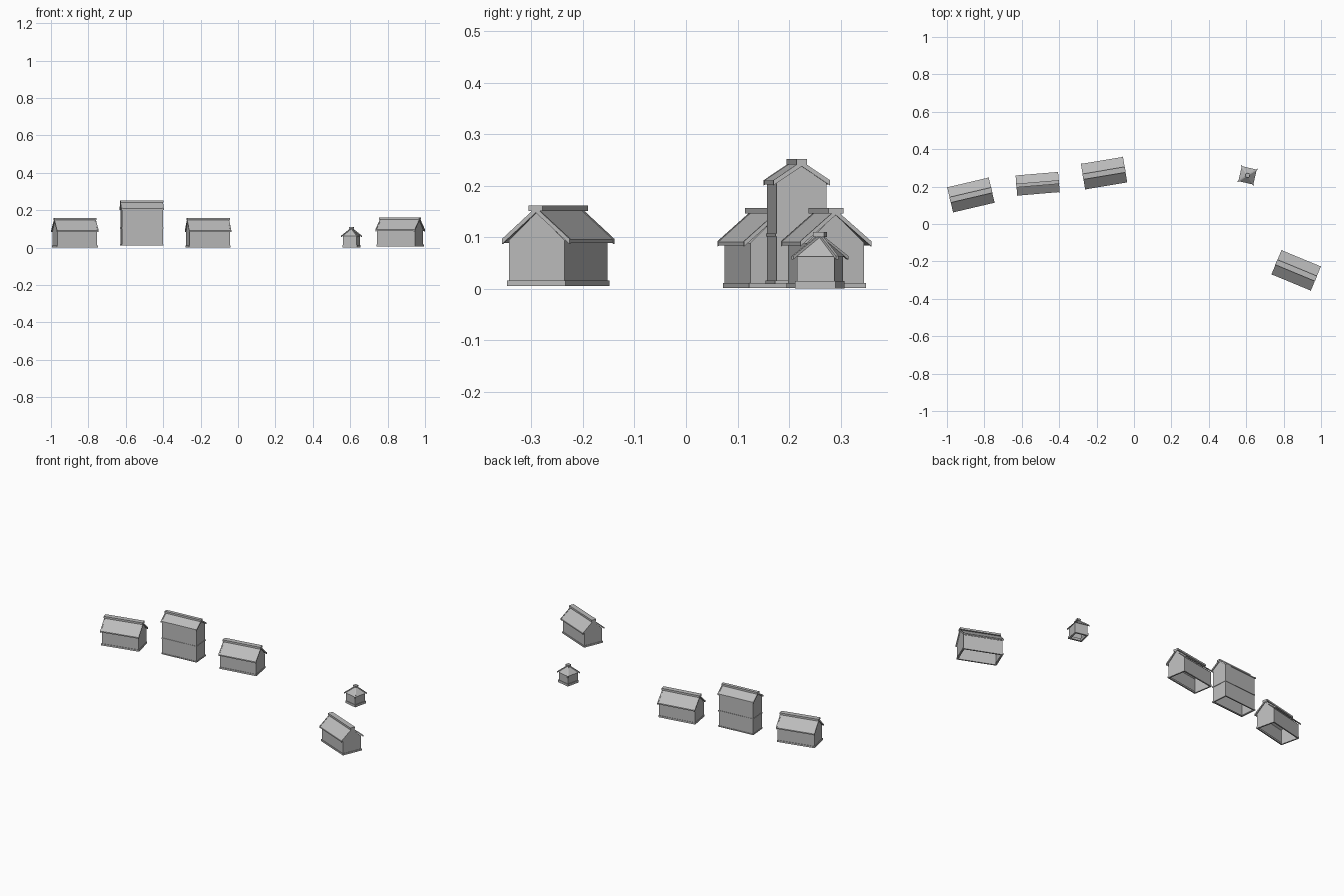
import bpy
from math import radians, pi
from mathutils import Matrix, Vector

if "Cube" in bpy.data.objects:
    bpy.data.objects.remove(bpy.data.objects["Cube"])

grey = bpy.data.materials.new("stone grey")
grey.diffuse_color = (0.5, 0.5, 0.5, 1)
grey.use_nodes = True
grey.node_tree.nodes["Principled BSDF"].inputs["Base Color"].default_value = grey.diffuse_color


def add(name, verts, faces, mat):
    me = bpy.data.meshes.new(name)
    me.from_pydata([mat @ Vector(v) for v in verts], [], faces)
    me.materials.append(grey)
    me.update()
    ob = bpy.data.objects.new(name, me)
    bpy.context.collection.objects.link(ob)
    return ob


def prism(name, prof, x0, x1, mat):
    """Closed (y, z) profile, counter-clockwise, extruded along x."""
    n = len(prof)
    v = [(x0, y, z) for y, z in prof] + [(x1, y, z) for y, z in prof]
    f = [(i, i + n, (i + 1) % n + n, (i + 1) % n)[::-1] for i in range(n)]
    f += [tuple(range(n))[::-1], tuple(range(n, 2 * n))]
    return add(name, v, f, mat)


def box(name, lx, ly, z0, z1, mat):
    a, b = lx / 2, ly / 2
    return prism(name, [(-b, z0), (b, z0), (b, z1), (-b, z1)], -a, a, mat)


def frame(name, lx, ly, t, z0, z1, mat):
    """Rectangular ring around the walls, open in the middle."""
    v = []
    for a, b in ((lx / 2, ly / 2), (lx / 2 - t, ly / 2 - t)):
        for z in (z0, z1):
            v += [(-a, -b, z), (a, -b, z), (a, b, z), (-a, b, z)]
    f = []
    for i in range(4):
        j = (i + 1) % 4
        f += [(i, j, j + 4, i + 4), (j + 8, i + 8, i + 12, j + 12),
              (i + 4, j + 4, j + 12, i + 12), (j, i, i + 8, j + 8)]
    return add(name, v, f, mat)


def chevron(half, eave, ridge, t):
    return [(-half, eave - t), (0, ridge - t), (half, eave - t),
            (half, eave), (0, ridge), (-half, eave)]


def house(name, x, y, z, deg, width, wall_h, half, eave, ridge, cap_w, plinth, band=None):
    m = Matrix.Translation((x, y, z)) @ Matrix.Rotation(radians(deg), 4, 'Z')
    L, RL, t = 0.218, 0.224, 0.007
    a, b, top = L / 2, width / 2, ridge - t
    # hollow walls with gables, open below
    v = [(s * a, yy, zz) for s in (-1, 1)
         for yy, zz in ((-b, 0), (b, 0), (b, wall_h), (0, top), (-b, wall_h))]
    add(name + "_walls", v, [(4, 3, 2, 1, 0), (5, 6, 7, 8, 9),
                             (0, 5, 9, 4), (6, 1, 2, 7)], m)
    frame(name + "_plinth", L + .006, width + .006, .008, 0, plinth, m)
    if band:
        frame(name + "_floor_band", L + .005, width + .005, .006, band, band + .006, m)
    # roof, end boards and ridge cap
    prism(name + "_roof", chevron(half, eave, ridge, t), -RL / 2, RL / 2, m)
    for s in (-1, 1):
        c = s * (RL / 2 - .001)
        prism(name + "_end_board", chevron(half + .001, eave + .001, ridge + .002, .010),
              c - .003, c + .003, m)
    box(name + "_ridge_cap", RL + .006, cap_w, ridge - .005, ridge + .006, m)


house("west_house", -.872, .155, .0015, 13.2, .113, .088, .069, .090, .150, .030, .010)
house("east_house", -.160, .272, .0015, 9.5, .113, .088, .069, .090, .150, .030, .010)
house("far_house", .867, -.248, .006, -22.5, .117, .088, .070, .090, .150, .030, .010)
house("tall_house", -.515, .215, .010, 4.8, .097, .203, .054, .200, .236, .020, .006, .092)

# small shrine with pyramid roof and hip rafters
m = Matrix.Translation((.607, .260, .001)) @ Matrix.Rotation(radians(-13), 4, 'Z')
w, r = .037, .041
sq = [(-1, -1), (1, -1), (1, 1), (-1, 1)]
add("shrine_walls", [(p * w, q * w, z) for z in (0, .064) for p, q in sq],
    [(i, (i + 1) % 4, (i + 1) % 4 + 4, i + 4) for i in range(4)], m)
frame("shrine_plinth", .080, .080, .010, 0, .014, m)
add("shrine_roof", [(p * r, q * r, .062) for p, q in sq] + [(0, 0, .103)],
    [(i, (i + 1) % 4, 4) for i in range(4)] + [(3, 2, 1, 0)], m)
for k in range(4):
    h = m @ Matrix.Rotation(pi / 4 + k * pi / 2, 4, 'Z')
    d, b = .063, .003
    v = [(xx, yy, zz) for xx, zz in ((0, .099), (d, .056), (d, .063), (0, .106))
         for yy in (-b, b)]
    add("shrine_hip_rafter", v, [(0, 1, 3, 2), (2, 3, 5, 4), (4, 5, 7, 6), (6, 7, 1, 0),
                                 (0, 2, 4, 6), (7, 5, 3, 1)], h)
box("shrine_finial", .022, .022, .100, .109, m)
